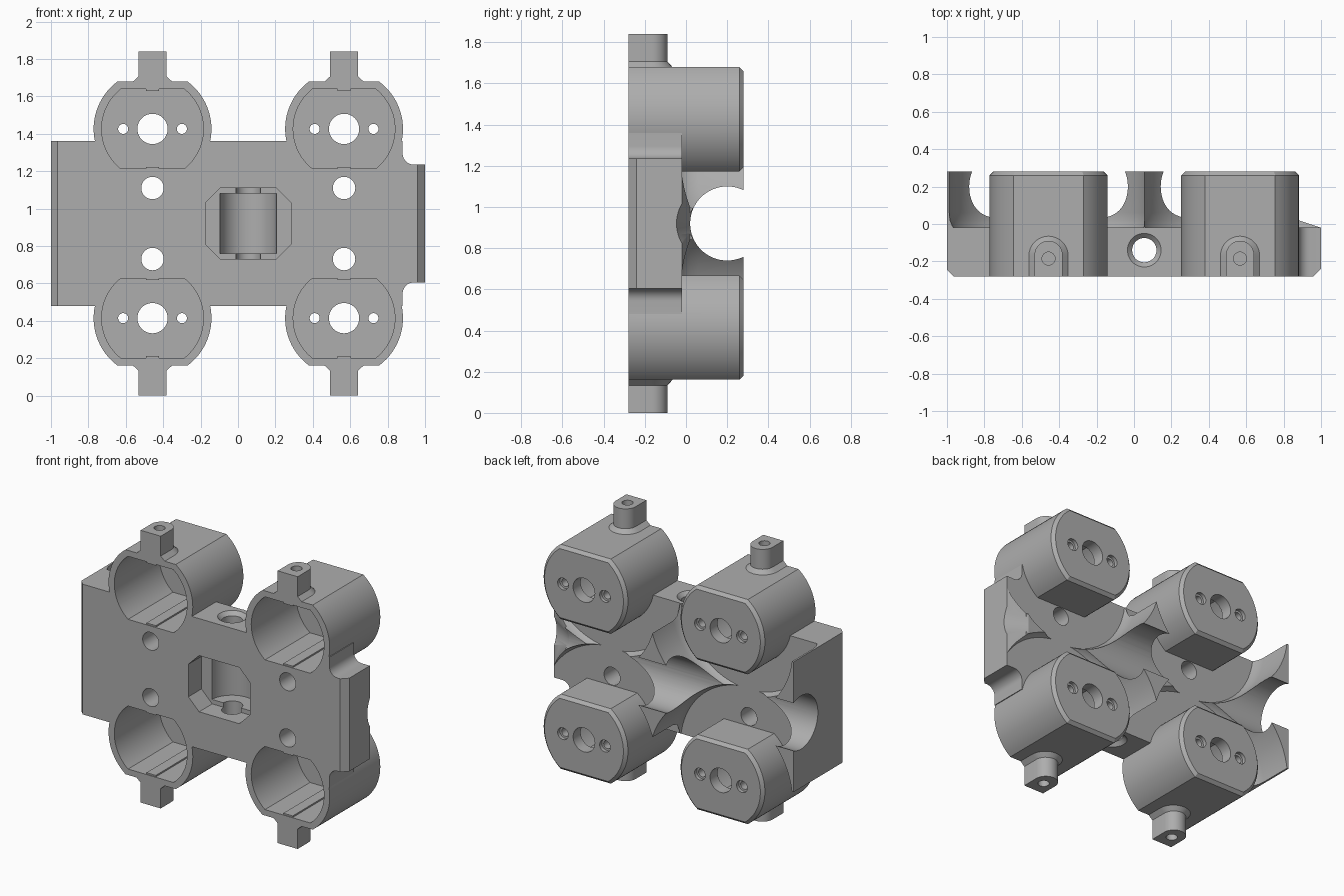
import bpy, bmesh
from math import sin, cos, asin, pi, radians

if "Cube" in bpy.data.objects:
    bpy.data.objects.remove(bpy.data.objects["Cube"])

grey = bpy.data.materials.new("plain grey")
grey.use_nodes = True
COLOUR = (0.42, 0.42, 0.42, 1)
grey.diffuse_color = COLOUR
grey.node_tree.nodes["Principled BSDF"].inputs["Base Color"].default_value = COLOUR

MX, MZ = 0.055, 0.92          # middle of the four cups
DX, DZ = 0.512, 0.506         # cup offsets from the middle
CUPS = [(MX + i * DX, MZ + j * DZ, j) for i in (-1, 1) for j in (-1, 1)]


def circle(r, cu=0, cv=0, n=64):
    return [(cu + r * cos(2 * pi * k / n), cv + r * sin(2 * pi * k / n)) for k in range(n)]


def flat_round(r, h, cu, cv, n=24):
    """Circle with its top and bottom cut flat at +-h."""
    a = asin(h / r)
    arc = [-a + 2 * a * k / n for k in range(n + 1)]
    return [(cu + s * r * cos(t), cv + s * r * sin(t)) for s in (1, -1) for t in arc]


def loft(name, axis, rings):
    """Solid through (position, outline) rings along an axis."""
    place = {"X": lambda p, u, v: (p, u, v), "Y": lambda p, u, v: (u, p, v),
             "Z": lambda p, u, v: (u, v, p)}[axis]
    bm = bmesh.new()
    loops = [[bm.verts.new(place(p, u, v)) for u, v in pts] for p, pts in rings]
    for a, b in zip(loops, loops[1:]):
        for k in range(len(a)):
            m = (k + 1) % len(a)
            bm.faces.new((a[k], a[m], b[m], b[k]))
    bm.faces.new(loops[0])
    bm.faces.new(loops[-1])
    bmesh.ops.recalc_face_normals(bm, faces=bm.faces)
    mesh = bpy.data.meshes.new(name)
    bm.to_mesh(mesh)
    bm.free()
    mesh.materials.append(grey)
    ob = bpy.data.objects.new(name, mesh)
    bpy.context.collection.objects.link(ob)
    return ob


def prism(name, axis, a, b, pts):
    return loft(name, axis, [(a, pts), (b, pts)])


def box(u0, u1, v0, v1):
    return [(u0, v0), (u1, v0), (u1, v1), (u0, v1)]


def combine(ob, tool, op="DIFFERENCE"):
    mod = ob.modifiers.new("combine", "BOOLEAN")
    mod.operation, mod.solver, mod.object = op, "EXACT", tool
    bpy.context.view_layer.objects.active = ob
    bpy.ops.object.modifier_apply(modifier=mod.name)
    bpy.data.objects.remove(tool)


# Body: full-depth plate outline with a narrower tab and filleted inner corners
upper = [(0.94 - 0.06 * cos(t), 0.375 - 0.06 * sin(t)) for t in [k * pi / 16 for k in range(9)]]
half = [(-1, 0.44), (0.88, 0.44)] + upper + [(1, 0.315)]
outline = [(x, MZ + z) for x, z in half] + [(x, MZ - z) for x, z in reversed(half)]
body = prism("mount_body", "Y", -0.28, 0.28, outline)

# Clearance around each cup, leaving the cusped saddle at the back
for x, z, j in CUPS:
    rings = [(y, circle(r, x, z, 96)) for y, r in
             ((-0.02, 0.512), (-0.008, 0.52), (0.02, 0.531), (0.06, 0.535), (0.4, 0.535))]
    combine(body, loft("clearance", "Y", rings))

# Cross trough, sloped tab and the dish at its end
combine(body, prism("trough", "X", -1.1, 1.1, circle(0.18, 0.2, MZ)))
combine(body, prism("slope", "Z", 0.3, 1.6, [(0.88, 0.02), (1.1, -0.053), (1.1, 0.4), (0.88, 0.4)]))
combine(body, loft("dish", "X", [(0.86, circle(0.12, 0.14, MZ)), (1.05, circle(0.21, 0.14, MZ))]))

# Chamfers on the front vertical edges
for s, c in ((-1, 0.035), (1, 0.04)):
    tri = [(s * 1.01, -0.29 + c + 0.02), (s * (0.99 - c - 0.0), -0.29), (s * 1.01, -0.29)]
    combine(body, prism("edge_cut", "Z", 0.3, 1.6, tri))

# Cups with chamfered backs and outer posts
for x, z, j in CUPS:
    rings = [(-0.28, flat_round(0.315, 0.253, x, z)), (0.26, flat_round(0.315, 0.253, x, z)),
             (0.28, flat_round(0.295, 0.233, x, z))]
    combine(body, loft("cup", "Y", rings), "UNION")

    def post(w, back):
        arc = [(x + w * cos(k * pi / 16), back - w + w * sin(k * pi / 16)) for k in range(17)]
        return arc + [(x - w, -0.28), (x + w, -0.28)]
    tip = MZ + j * 0.92
    base = z + j * 0.2
    foot = [(base, post(0.105, -0.065)), (z + j * 0.253, post(0.105, -0.065)),
            (z + j * 0.28, post(0.075, -0.09)), (tip, post(0.075, -0.09))]
    combine(body, loft("post", "Z", foot), "UNION")

# Bores, shaft and screw holes
for x, z, j in CUPS:
    combine(body, prism("bore", "Y", -0.4, 0.2, flat_round(0.272, 0.213, x, z)))
    combine(body, prism("shaft_hole", "Y", 0.1, 0.4, circle(0.081, x, z, 40)))
    for s in (-1, 1):
        cx = x + s * 0.157
        combine(body, loft("screw_hole", "Y", [(0.1, circle(0.027, cx, z, 24)),
                (0.255, circle(0.027, cx, z, 24)), (0.256, circle(0.04, cx, z, 24)),
                (0.4, circle(0.04, cx, z, 24))]))
    combine(body, prism("plate_hole", "Y", -0.4, 0.4, circle(0.06, x, MZ + j * 0.19, 40)))
    combine(body, prism("post_hole", "Z", MZ + j * 0.78, MZ + j * 1.0, circle(0.035, x, -0.185, 24)))

# Central octagonal pocket with a rounded back
w, h, c = 0.23, 0.19, 0.08
quarter = [(w, h - c), (w - c, h)]
octagon = (quarter + [(-u, v) for u, v in reversed(quarter)]
           + [(-u, -v) for u, v in quarter] + [(u, -v) for u, v in reversed(quarter)])
combine(body, prism("pocket", "Y", -0.4, -0.14, [(MX + u, MZ + v) for u, v in octagon]))
combine(body, prism("pocket_back", "Z", 0.76, 1.08, circle(0.152, MX, -0.145)))

# Vertical hole, countersunk at both ends
rings = [(MZ + d, circle(r, MX, -0.14, 40)) for d, r in
         ((-0.47, 0.1), (-0.44, 0.09), (-0.415, 0.065), (0.415, 0.065), (0.44, 0.09), (0.47, 0.1))]
combine(body, loft("vertical_hole", "Z", rings))

# Thin ribs inside each bore
for x, z, j in CUPS:
    for s in (-1, 1):
        edge = z + s * 0.209
        prism("bore_rib", "Y", -0.275, 0.2, box(x - 0.035, x + 0.035, edge - 0.006, edge + 0.006))

# Smooth curved walls, keep edges sharp
bpy.ops.object.select_all(action="DESELECT")
body.select_set(True)
bpy.context.view_layer.objects.active = body
bpy.ops.object.shade_smooth_by_angle(angle=radians(25))
